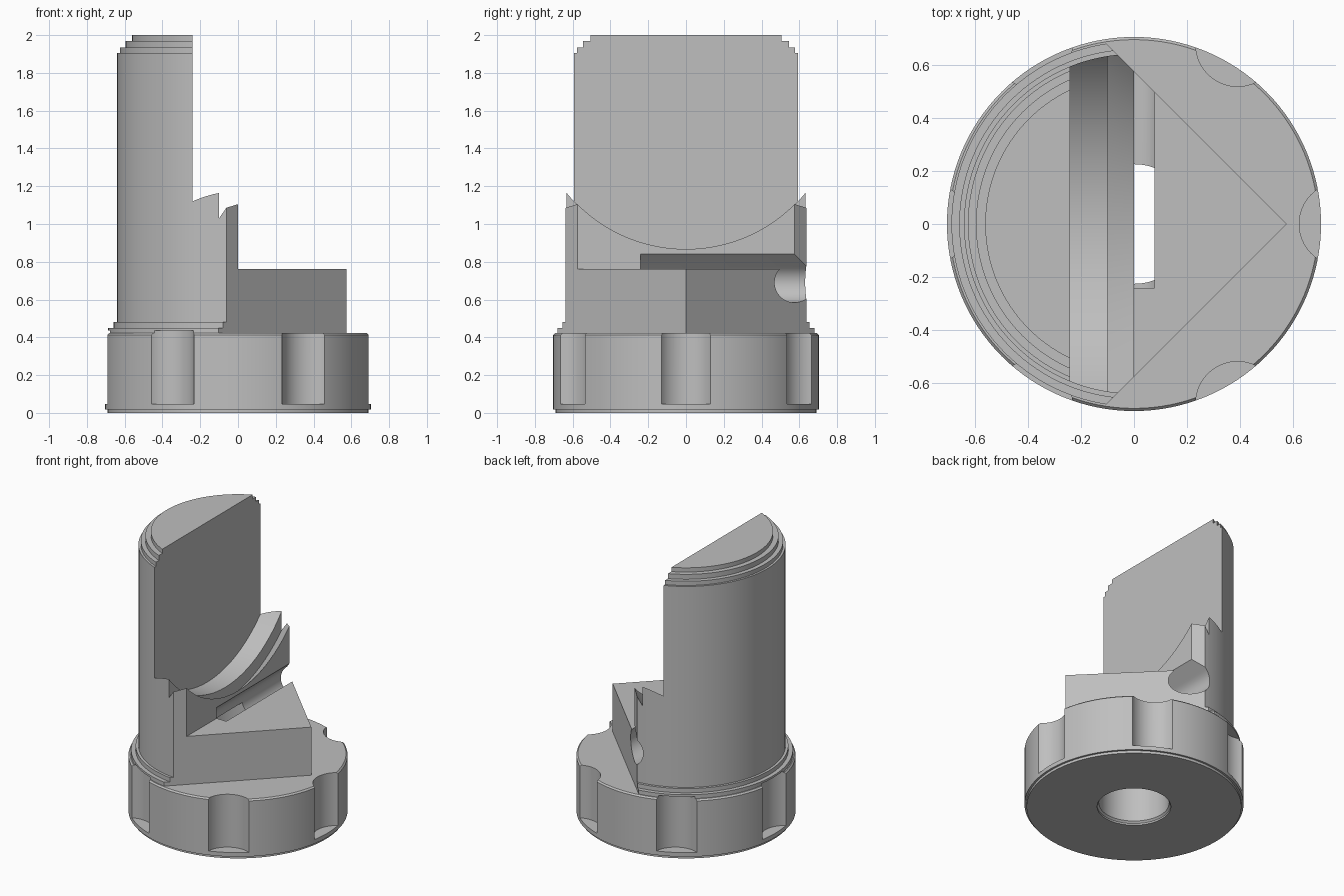
import bpy, bmesh, math
from mathutils import Matrix, Vector

if "Cube" in bpy.data.objects:
    bpy.data.objects.remove(bpy.data.objects["Cube"], do_unlink=True)

grey = bpy.data.materials.new("plain grey")
GREY = (0.52, 0.52, 0.52, 1)
grey.use_nodes = True
grey.diffuse_color = GREY
grey.node_tree.nodes["Principled BSDF"].inputs["Base Color"].default_value = GREY


def finish(bm, name):
    bmesh.ops.remove_doubles(bm, verts=bm.verts, dist=1e-5)
    bmesh.ops.recalc_face_normals(bm, faces=bm.faces)
    mesh = bpy.data.meshes.new(name)
    bm.to_mesh(mesh)
    bm.free()
    mesh.materials.append(grey)
    obj = bpy.data.objects.new(name, mesh)
    bpy.context.collection.objects.link(obj)
    return obj


def lathe(name, profile, matrix=Matrix(), steps=128):
    """Turn (radius, height) points about z, then place the solid."""
    bm = bmesh.new()
    verts = [bm.verts.new((r, 0, z)) for r, z in profile]
    edges = [bm.edges.new(pair) for pair in zip(verts, verts[1:])]
    bmesh.ops.spin(bm, geom=verts + edges, cent=(0, 0, 0), axis=(0, 0, 1),
                   angle=math.tau, steps=steps, use_merge=False)
    bm.transform(matrix)
    return finish(bm, name)


def prism(name, points, depth):
    """Extrude a closed outline of 3D points along a vector."""
    bm = bmesh.new()
    face = bm.faces.new([bm.verts.new(p) for p in points])
    extruded = bmesh.ops.extrude_face_region(bm, geom=[face], use_keep_orig=True)
    moved = [g for g in extruded["geom"] if isinstance(g, bmesh.types.BMVert)]
    bmesh.ops.translate(bm, verts=moved, vec=Vector(depth))
    return finish(bm, name)


def combine(target, tool, operation):
    mod = target.modifiers.new(tool.name, "BOOLEAN")
    mod.operation, mod.object, mod.solver = operation, tool, "EXACT"
    bpy.context.view_layer.objects.active = target
    bpy.ops.object.modifier_apply(modifier=mod.name)
    bpy.data.objects.remove(tool, do_unlink=True)


# Stepped column, trimmed to a pointed front
column = lathe("column", [
    (0, 0.38), (0.687, 0.38), (0.687, 0.45), (0.658, 0.45), (0.658, 0.48),
    (0.64, 0.48), (0.64, 1.905), (0.625, 1.905), (0.625, 1.935),
    (0.595, 1.935), (0.595, 1.97), (0.56, 1.97), (0.56, 2), (0, 2)])
tip = 0.575
combine(column, prism("pointed_outline", [
    (tip, 0, 0.3), (tip - 1, 1, 0.3), (-1, 1, 0.3),
    (-1, -1, 0.3), (tip - 1, -1, 0.3)], (0, 0, 2)), "INTERSECT")

# Round saddle with a tapered groove, turned about the x direction
saddle_place = Matrix.Translation((0, 0, 1.682)) @ Matrix.Rotation(math.pi / 2, 4, "Y")
combine(column, lathe("saddle_cutter", [
    (0, -0.24), (0.817, -0.24), (0.817, -0.1), (0.908, -0.1),
    (0.796, 0.02), (0, 0.02)], saddle_place, 192), "DIFFERENCE")

# Low wedge in front of the saddle
combine(column, prism("step_cutter", [
    (0, -1, 0.763), (1, -1, 0.763), (1, -1, 3), (0, -1, 3)], (0, 2, 0)), "DIFFERENCE")

# Round base joined to the column
body = lathe("stepped_column_on_base", [
    (0, 0), (0.69, 0), (0.69, 0.018), (0.704, 0.018),
    (0.704, 0.412), (0.694, 0.422), (0, 0.422)])
combine(body, column, "UNION")

# Six grip flutes round the base
for i in range(6):
    place = (Matrix.Rotation(i * math.tau / 6, 4, "Z")
             @ Matrix.Translation((0.779, 0, 0)))
    combine(body, lathe("flute_cutter", [
        (0, 0.047), (0.157, 0.047), (0.157, 0.435), (0, 0.435)], place, 64), "DIFFERENCE")

# Bore from below with a small countersink
combine(body, lathe("bore_cutter", [
    (0, -0.1), (0.237, -0.1), (0.237, 0.012), (0.225, 0.024),
    (0.225, 0.68), (0, 0.68)], steps=96), "DIFFERENCE")

# Teardrop channel entering from the back
radius, height = 0.106, 0.69
arc = [math.radians(135 + 270 * i / 40) for i in range(41)]
outline = [(radius * math.cos(a), -0.24, height + radius * math.sin(a)) for a in arc]
outline.append((0, -0.24, height + radius * math.sqrt(2)))
combine(body, prism("channel_cutter", outline, (0, 1.3, 0)), "DIFFERENCE")

bpy.ops.object.select_all(action="DESELECT")
body.select_set(True)
bpy.context.view_layer.objects.active = body
bpy.ops.object.shade_smooth_by_angle(angle=math.radians(25))
